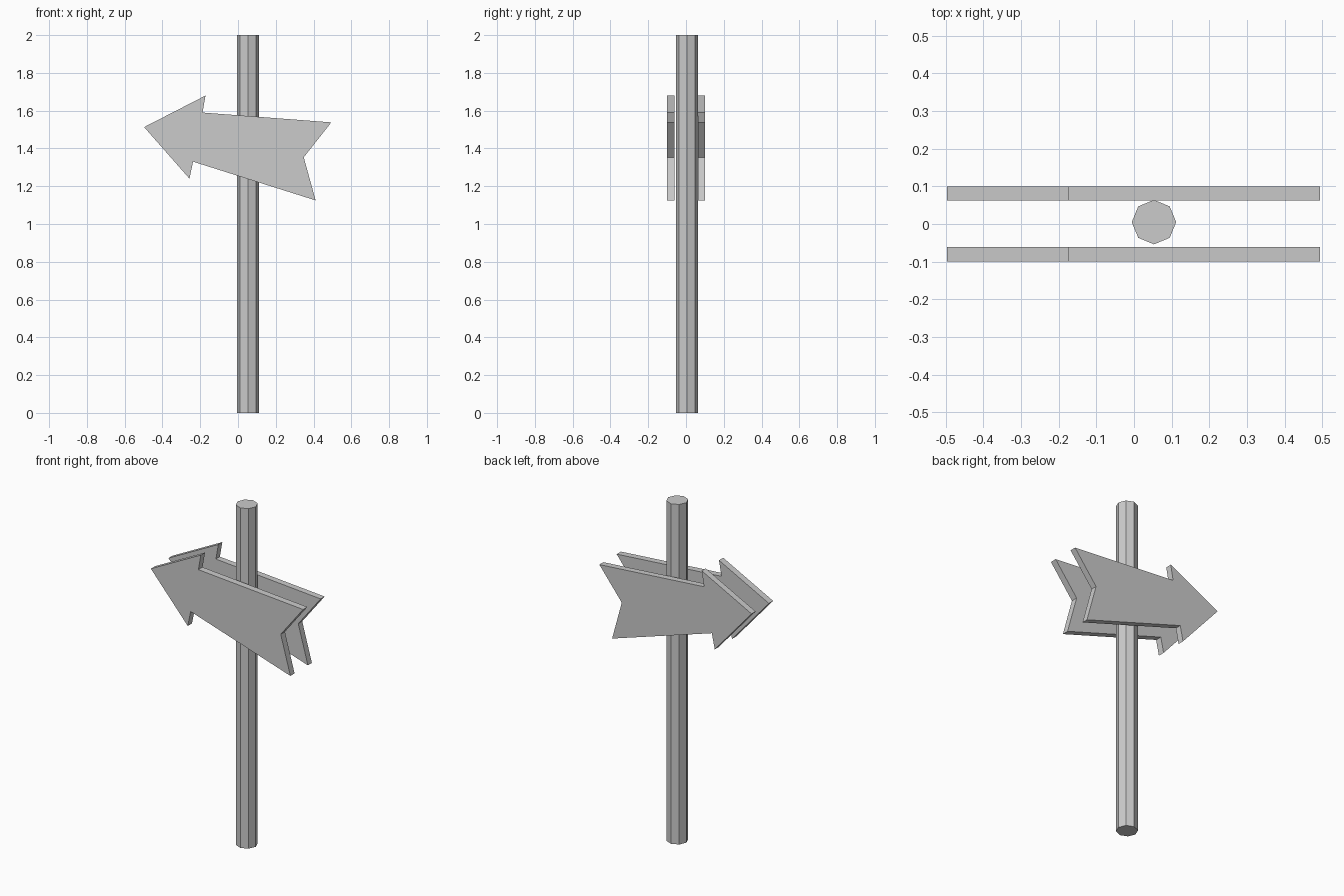
import bpy
import bmesh
from mathutils import Vector

if "Cube" in bpy.data.objects:
    bpy.data.objects.remove(bpy.data.objects["Cube"])

# Arrow outline in the front plane (x, z)
ARROW = [(-0.497, 1.513), (-0.257, 1.24), (-0.238, 1.33), (0.411, 1.125),
         (0.348, 1.353), (0.494, 1.538), (-0.188, 1.59), (-0.172, 1.68)]


def arrow_board(name, y_front, y_back):
    bm = bmesh.new()
    face = bm.faces.new([bm.verts.new((x, y_front, z)) for x, z in ARROW])
    ext = bmesh.ops.extrude_face_region(bm, geom=[face], use_keep_orig=True)
    moved = [e for e in ext["geom"] if isinstance(e, bmesh.types.BMVert)]
    bmesh.ops.translate(bm, verts=moved, vec=Vector((0, y_back - y_front, 0)))
    bmesh.ops.recalc_face_normals(bm, faces=bm.faces)
    mesh = bpy.data.meshes.new(name)
    bm.to_mesh(mesh)
    bm.free()
    obj = bpy.data.objects.new(name, mesh)
    bpy.context.collection.objects.link(obj)
    return obj


# Eight-sided post
bpy.ops.mesh.primitive_cylinder_add(vertices=8, radius=0.059, depth=2,
                                    location=(0.053, 0.005, 1))
bpy.context.object.name = "post"

# Arrow boards on both sides of the post
arrow_board("front_arrow_board", -0.1, -0.061)
arrow_board("back_arrow_board", 0.063, 0.1)
